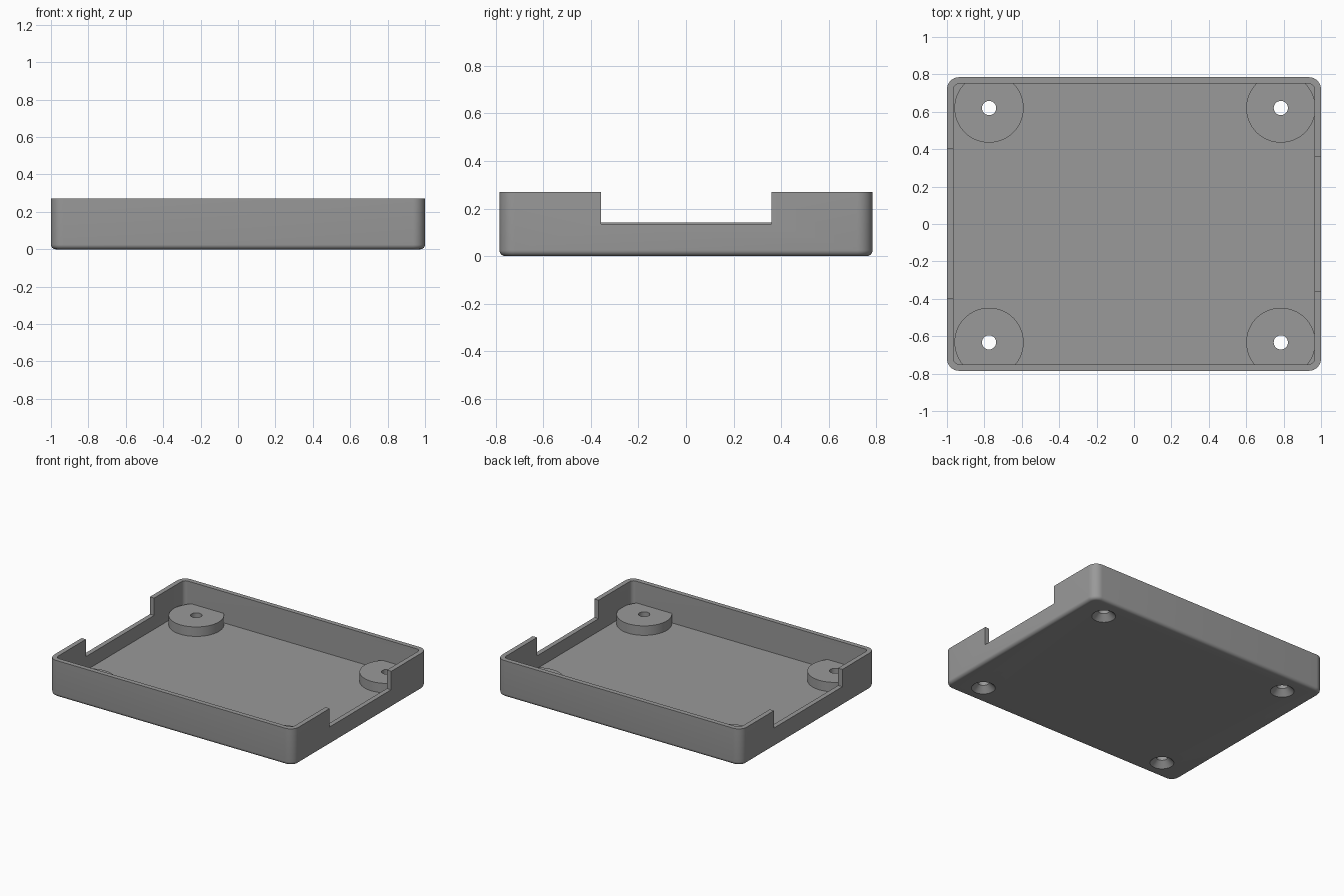
import bpy, bmesh, math

if "Cube" in bpy.data.objects:
    bpy.data.objects.remove(bpy.data.objects["Cube"])

HX, HY, HEIGHT = 1.0, 0.785, 0.27      # outer half sizes and wall height
WALL, FLOOR, BOSS_TOP = 0.035, 0.04, 0.11
CORNER, FILLET = 0.065, 0.025

grey = bpy.data.materials.new("plain grey")
grey.diffuse_color = (0.32, 0.32, 0.32, 1)
grey.use_nodes = True
grey.node_tree.nodes["Principled BSDF"].inputs["Base Color"].default_value = grey.diffuse_color


def loft(name, rings):
    """Closed solid through equal-length rings of points, capped at both ends."""
    bm = bmesh.new()
    loops = [[bm.verts.new(p) for p in ring] for ring in rings]
    n = len(loops[0])
    for a, b in zip(loops, loops[1:]):
        for i in range(n):
            j = (i + 1) % n
            bm.faces.new((a[i], a[j], b[j], b[i]))
    bm.faces.new(loops[0][::-1])
    bm.faces.new(loops[-1])
    bmesh.ops.recalc_face_normals(bm, faces=bm.faces)
    mesh = bpy.data.meshes.new(name)
    bm.to_mesh(mesh)
    bm.free()
    mesh.materials.append(grey)
    obj = bpy.data.objects.new(name, mesh)
    bpy.context.collection.objects.link(obj)
    return obj


def rounded_ring(hx, hy, r, z, steps=8):
    ring = []
    for k, (sx, sy) in enumerate([(1, 1), (-1, 1), (-1, -1), (1, -1)]):
        for i in range(steps + 1):
            a = math.pi / 2 * (k + i / steps)
            ring.append((sx * (hx - r) + r * math.cos(a),
                         sy * (hy - r) + r * math.sin(a), z))
    return ring


def turned(name, x, y, profile, n=48):
    """Round solid from (radius, height) pairs."""
    return loft(name, [[(x + r * math.cos(2 * math.pi * i / n),
                         y + r * math.sin(2 * math.pi * i / n), z)
                        for i in range(n)] for r, z in profile])


def block(name, x0, x1, y0, y1, z0, z1):
    return loft(name, [[(x0, y0, z), (x1, y0, z), (x1, y1, z), (x0, y1, z)]
                       for z in (z0, z1)])


def subtract(target, cutter):
    cutter.hide_render = True
    mod = target.modifiers.new("cut", 'BOOLEAN')
    mod.operation = 'DIFFERENCE'
    mod.solver = 'EXACT'
    mod.object = cutter
    bpy.context.view_layer.objects.active = target
    bpy.ops.object.modifier_apply(modifier=mod.name)
    bpy.data.objects.remove(cutter)


# Outer body with a rounded bottom edge
rings = []
for i in range(7):
    a = math.pi / 2 * i / 6
    d = FILLET * (1 - math.sin(a))
    rings.append(rounded_ring(HX - d, HY - d, CORNER - d, FILLET * (1 - math.cos(a))))
rings.append(rounded_ring(HX, HY, CORNER, HEIGHT))
tray = loft("tray", rings)

# Cavity, leaving a screw boss standing in each corner
cavity = loft("cavity", [rounded_ring(HX - WALL, HY - WALL, CORNER - WALL, z)
                         for z in (FLOOR, HEIGHT + 0.1)])
screws = [(x, y) for x in (-0.775, 0.785) for y in (-0.633, 0.62)]
for x, y in screws:
    subtract(cavity, turned("boss", x, y, [(0.185, 0), (0.185, BOSS_TOP)], 64))
subtract(tray, cavity)

# Notches in the two end walls
subtract(tray, block("right_notch", 0.9, 1.1, -0.358, 0.36, 0.134, 0.4))
subtract(tray, block("left_notch", -1.1, -0.9, -0.397, 0.4, 0.142, 0.4))

# Countersunk screw holes
for x, y in screws:
    subtract(tray, turned("screw_hole", x, y,
                          [(0.09, -0.01), (0.08, 0), (0.038, 0.042), (0.038, 0.2)]))

bpy.ops.object.select_all(action='DESELECT')
tray.select_set(True)
bpy.context.view_layer.objects.active = tray
bpy.ops.object.shade_smooth_by_angle(angle=math.radians(30))
